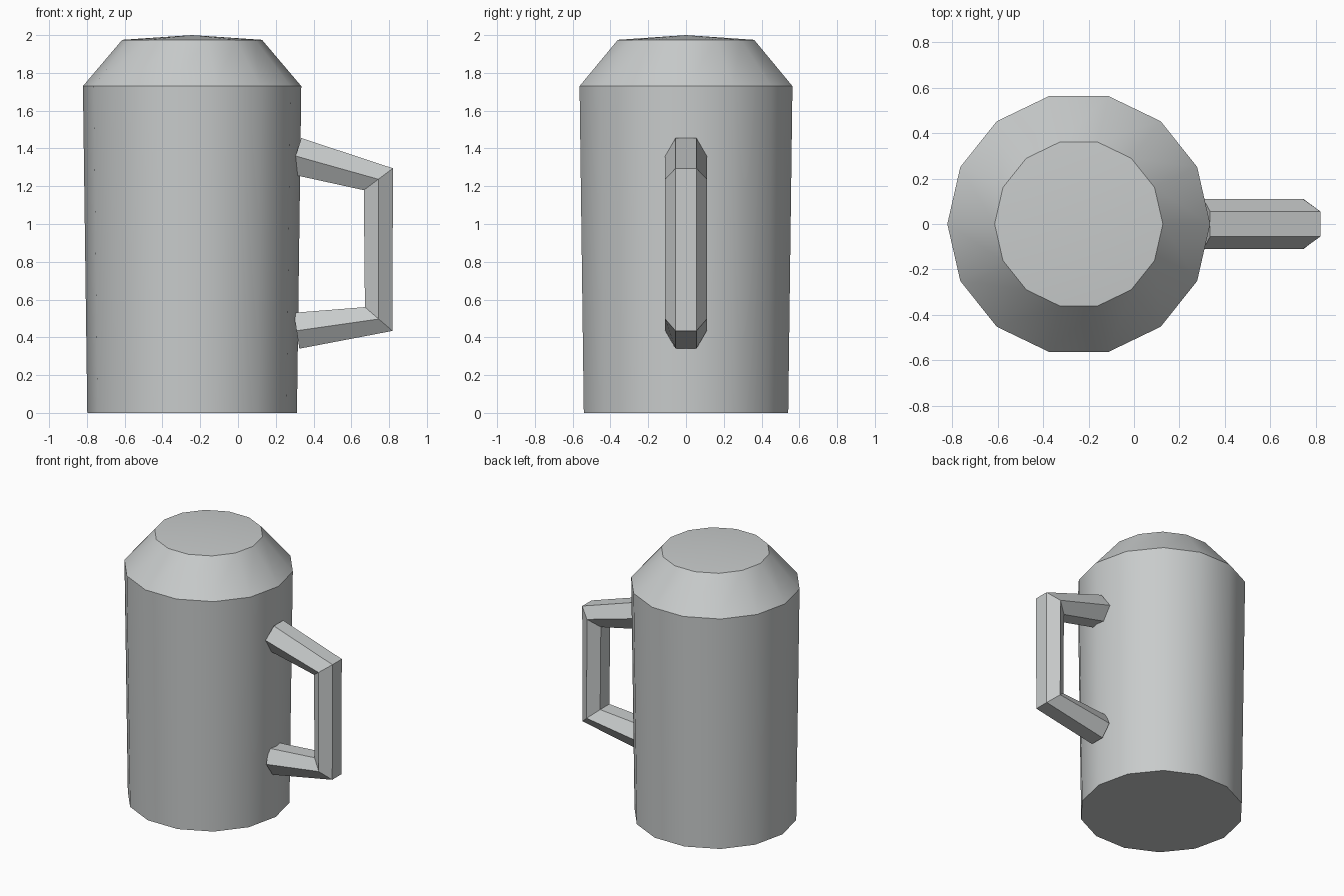
import bpy, bmesh, math
from mathutils import Vector

cube = bpy.data.objects.get("Cube")
if cube:
    bpy.data.objects.remove(cube, do_unlink=True)

# One light grey metal for the whole jug
metal = bpy.data.materials.new("light_grey_metal")
metal.use_nodes = True
grey = (0.58, 0.6, 0.6, 1)
metal.diffuse_color = grey
metal.node_tree.nodes["Principled BSDF"].inputs["Base Color"].default_value = grey


def finish(name, bm):
    bmesh.ops.recalc_face_normals(bm, faces=bm.faces)
    mesh = bpy.data.meshes.new(name)
    bm.to_mesh(mesh)
    bm.free()
    mesh.materials.append(metal)
    obj = bpy.data.objects.new(name, mesh)
    bpy.context.collection.objects.link(obj)
    bpy.ops.object.select_all(action="DESELECT")
    obj.select_set(True)
    bpy.context.view_layer.objects.active = obj
    bpy.ops.object.shade_smooth_by_angle(angle=math.radians(30))
    return obj


def bridge(bm, rings):
    for a, b in zip(rings, rings[1:]):
        n = len(a)
        for i in range(n):
            j = (i + 1) % n
            bm.faces.new((a[i], a[j], b[j], b[i]))


# Body: flared wall, sloping shoulder and a shallow peaked lid
SIDES, CENTRE_X = 14, -0.243
bm = bmesh.new()
rings = []
for radius, z in [(0.555, 0), (0.578, 1.73), (0.37, 1.975)]:
    angles = [math.tau * i / SIDES for i in range(SIDES)]
    rings.append([bm.verts.new((CENTRE_X + radius * math.cos(a),
                                radius * math.sin(a), z)) for a in angles])
bridge(bm, rings)
bm.faces.new(rings[0])
peak = bm.verts.new((CENTRE_X, 0, 2))
for i in range(SIDES):
    bm.faces.new((rings[-1][i], rings[-1][(i + 1) % SIDES], peak))
finish("body", bm)

# Handle: six-sided bar mitred at two corners, given as centre and outward offset
stations = [((0.305, 1.36), (0.03, 0.095)),
            ((0.743, 1.237), (0.077, 0.058)),
            ((0.745, 0.497), (0.073, -0.063)),
            ((0.31, 0.435), (0.015, -0.095))]
section = [(0.055, 1), (0.11, 0), (0.055, -1), (-0.055, -1), (-0.11, 0), (-0.055, 1)]
bm = bmesh.new()
rings = []
for centre, offset in stations:
    c, o = Vector(centre), Vector(offset)
    ring = []
    for y, side in section:
        p = c + o * side
        ring.append(bm.verts.new((p.x, y, p.y)))
    rings.append(ring)
bridge(bm, rings)
bm.faces.new(rings[0])
bm.faces.new(rings[-1])
finish("handle", bm)
